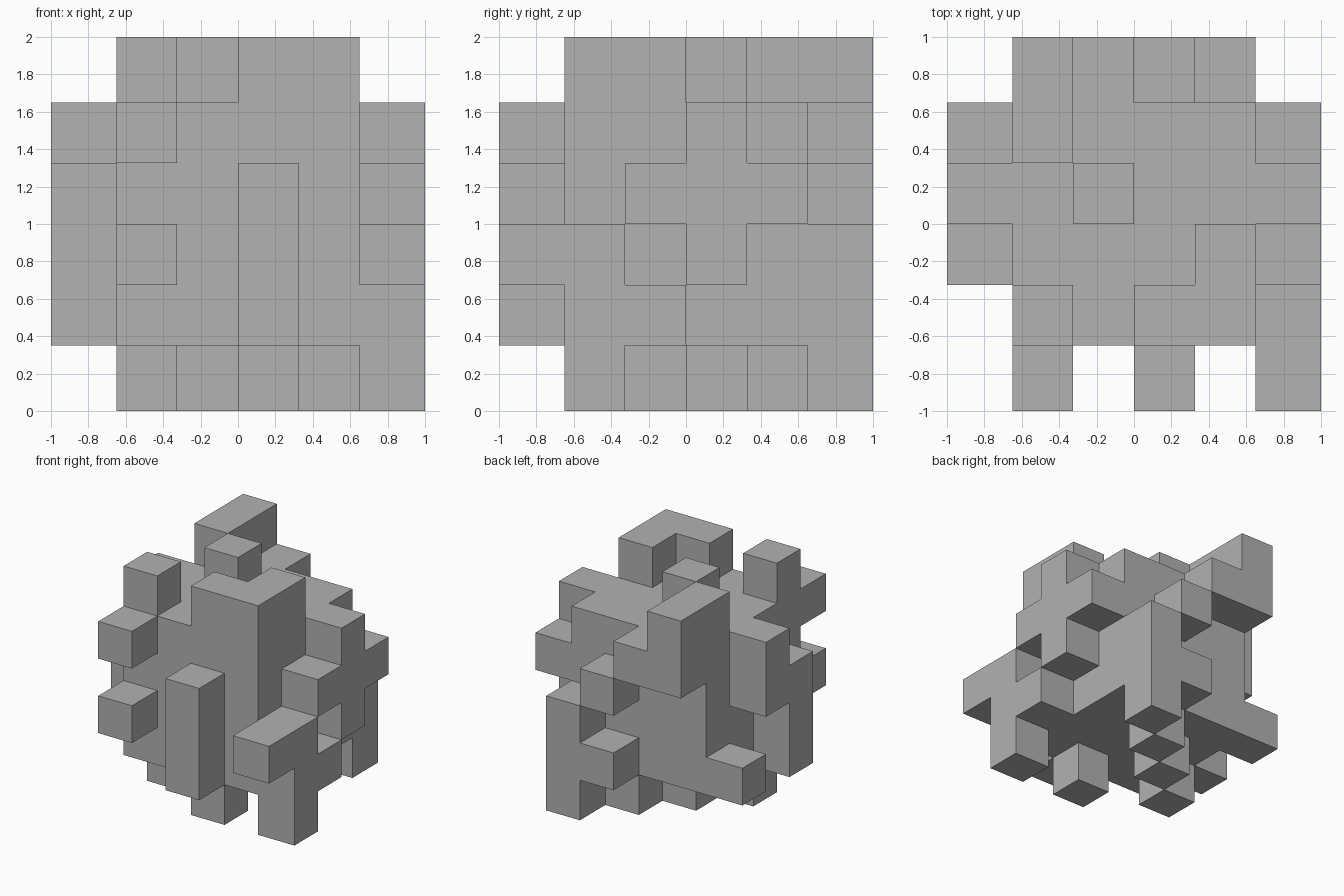
import bpy
import bmesh
import math
from mathutils import Vector

cube = bpy.data.objects.get("Cube")
if cube:
    bpy.data.objects.remove(cube, do_unlink=True)

# Grid lines shared by all three axes; the outer layer is slightly thicker
LINES = [-1, -0.65, -0.325, 0, 0.325, 0.65, 1]

grey = bpy.data.materials.new("plain_grey")
grey.use_nodes = True
COLOUR = (0.445, 0.445, 0.445, 1)
grey.diffuse_color = COLOUR
grey.node_tree.nodes["Principled BSDF"].inputs["Base Color"].default_value = COLOUR


def block(first, last=None):
    """All grid cells from one corner cell to the opposite one."""
    last = last or first
    return {(x, y, z)
            for x in range(first[0], last[0] + 1)
            for y in range(first[1], last[1] + 1)
            for z in range(first[2], last[2] + 1)}


# Solid centre and the tabs on each of its six sides
parts = {
    "core": block((1, 1, 1), (4, 4, 4)),
    "front_tabs": block((1, 0, 4)) | block((1, 0, 2)) | block((3, 0, 1), (3, 0, 3)),
    "back_tabs": (block((1, 5, 4), (2, 5, 4)) | block((3, 5, 3)) | block((3, 5, 1))
                  | block((4, 5, 0), (4, 5, 2))),
    "left_tabs": (block((5, 0, 2), (5, 1, 2)) | block((5, 1, 0), (5, 1, 1))
                  | block((5, 2, 1)) | block((5, 2, 3), (5, 4, 3))
                  | block((5, 3, 2)) | block((5, 3, 4))),
    "right_tabs": (block((0, 2, 1), (0, 2, 3)) | block((0, 3, 3), (0, 3, 4))
                   | block((0, 4, 1))),
    "top_tabs": (block((1, 1, 5)) | block((3, 1, 5), (4, 1, 5)) | block((4, 2, 5))
                 | block((2, 3, 5)) | block((1, 4, 5), (1, 5, 5))),
    "bottom_tabs": (block((1, 2, 0)) | block((2, 3, 0)) | block((3, 4, 0))
                    | block((3, 1, 0))),
}
filled = set().union(*parts.values())


def add_outer_faces(bm, cell):
    """Add the sides of a cell that no other cell covers."""
    for axis in range(3):
        u, v = (axis + 1) % 3, (axis + 2) % 3
        for step in (0, 1):
            neighbour = list(cell)
            neighbour[axis] += 2 * step - 1
            if tuple(neighbour) in filled:
                continue
            corners = []
            for du, dv in ((0, 0), (1, 0), (1, 1), (0, 1)):
                p = Vector()
                p[axis] = LINES[cell[axis] + step]
                p[u] = LINES[cell[u] + du]
                p[v] = LINES[cell[v] + dv]
                p.z += 1
                corners.append(bm.verts.new(p))
            bm.faces.new(corners if step else corners[::-1])


for name, cells in parts.items():
    bm = bmesh.new()
    for cell in sorted(cells):
        add_outer_faces(bm, cell)
    # Weld the cells and merge flat areas into single faces
    bmesh.ops.remove_doubles(bm, verts=bm.verts, dist=0.001)
    bmesh.ops.dissolve_limit(bm, angle_limit=math.radians(1),
                             verts=bm.verts, edges=bm.edges)
    mesh = bpy.data.meshes.new(name)
    bm.to_mesh(mesh)
    bm.free()
    mesh.materials.append(grey)
    bpy.context.collection.objects.link(bpy.data.objects.new(name, mesh))
